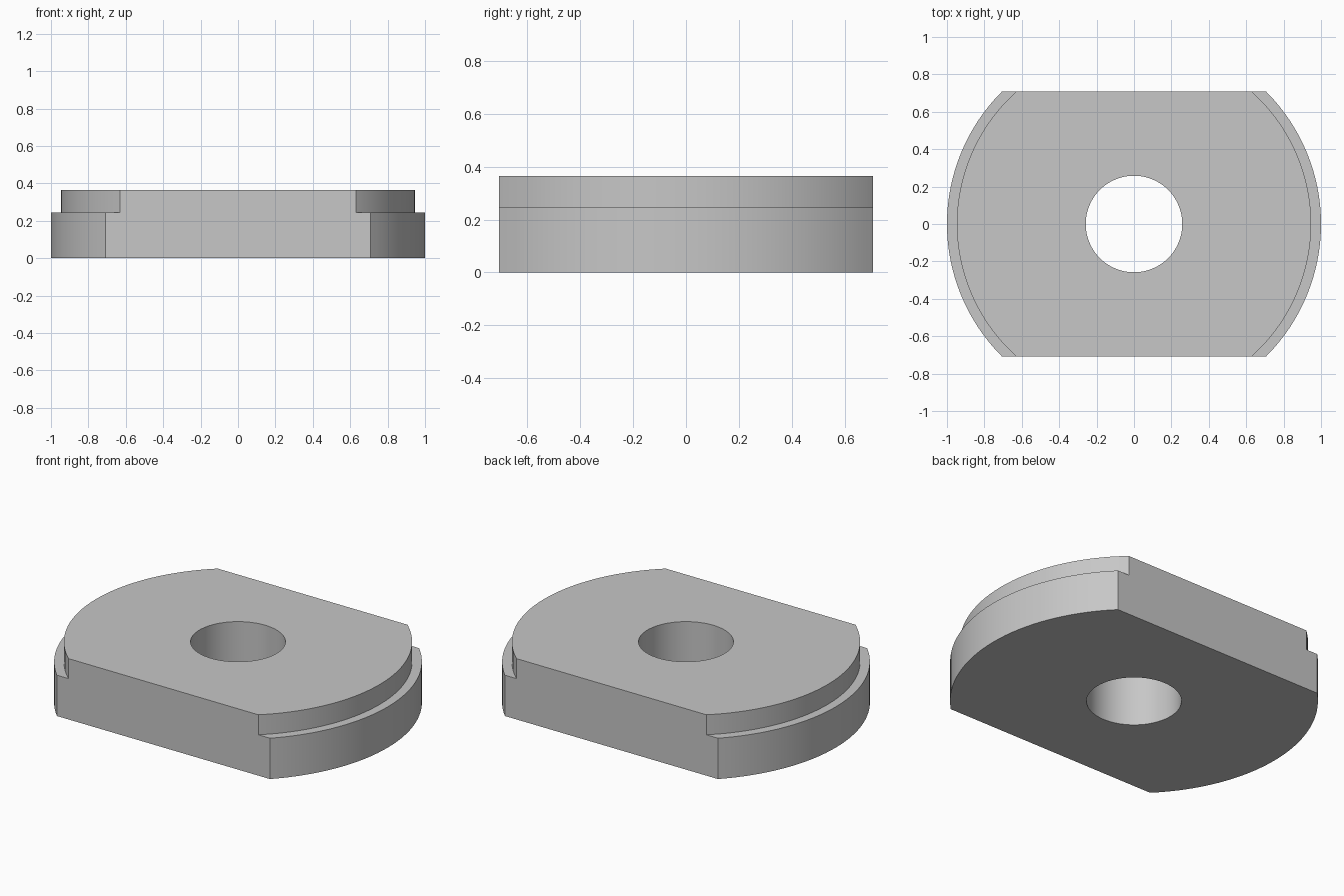
import bpy, bmesh, math
from mathutils import Matrix, Vector

cube = bpy.data.objects.get("Cube")
if cube:
    bpy.data.objects.remove(cube, do_unlink=True)

SEGMENTS = 128
HOLE, BASE_R, TOP_R = 0.258, 1.0, 0.947
STEP_Z, TOP_Z = 0.245, 0.365
FLAT_Y = math.sqrt(0.5)

# Plain grey material
grey = bpy.data.materials.new("light grey")
grey.use_nodes = True
colour = (0.57, 0.57, 0.57, 1)
grey.diffuse_color = colour
grey.node_tree.nodes["Principled BSDF"].inputs["Base Color"].default_value = colour

# Stepped ring turned from a half section
bm = bmesh.new()
section = [(HOLE, 0), (BASE_R, 0), (BASE_R, STEP_Z),
           (TOP_R, STEP_Z), (TOP_R, TOP_Z), (HOLE, TOP_Z)]
verts = [bm.verts.new((r, 0, z)) for r, z in section]
edges = [bm.edges.new((a, b)) for a, b in zip(verts, verts[1:] + verts[:1])]
bmesh.ops.spin(bm, geom=verts + edges, cent=(0, 0, 0), axis=(0, 0, 1),
               angle=math.tau, steps=SEGMENTS, use_merge=True)
bmesh.ops.remove_doubles(bm, verts=bm.verts[:], dist=1e-5)

# Flats sliced off the front and back, then capped
for side in (-1, 1):
    bmesh.ops.bisect_plane(bm, geom=bm.verts[:] + bm.edges[:] + bm.faces[:],
                           dist=1e-5, plane_co=(0, side * FLAT_Y, 0),
                           plane_no=(0, side, 0), clear_outer=True)
    bmesh.ops.remove_doubles(bm, verts=bm.verts[:], dist=1e-5)
    rim = [e for e in bm.edges if e.is_boundary]
    bmesh.ops.holes_fill(bm, edges=rim, sides=0)
bmesh.ops.recalc_face_normals(bm, faces=bm.faces[:])

mesh = bpy.data.meshes.new("stepped_washer")
bm.to_mesh(mesh)
bm.free()
mesh.materials.append(grey)
washer = bpy.data.objects.new("stepped_washer", mesh)
bpy.context.collection.objects.link(washer)

# Smooth round walls, crisp rims
bpy.ops.object.select_all(action="DESELECT")
washer.select_set(True)
bpy.context.view_layer.objects.active = washer
bpy.ops.object.shade_smooth_by_angle(angle=math.radians(30))
